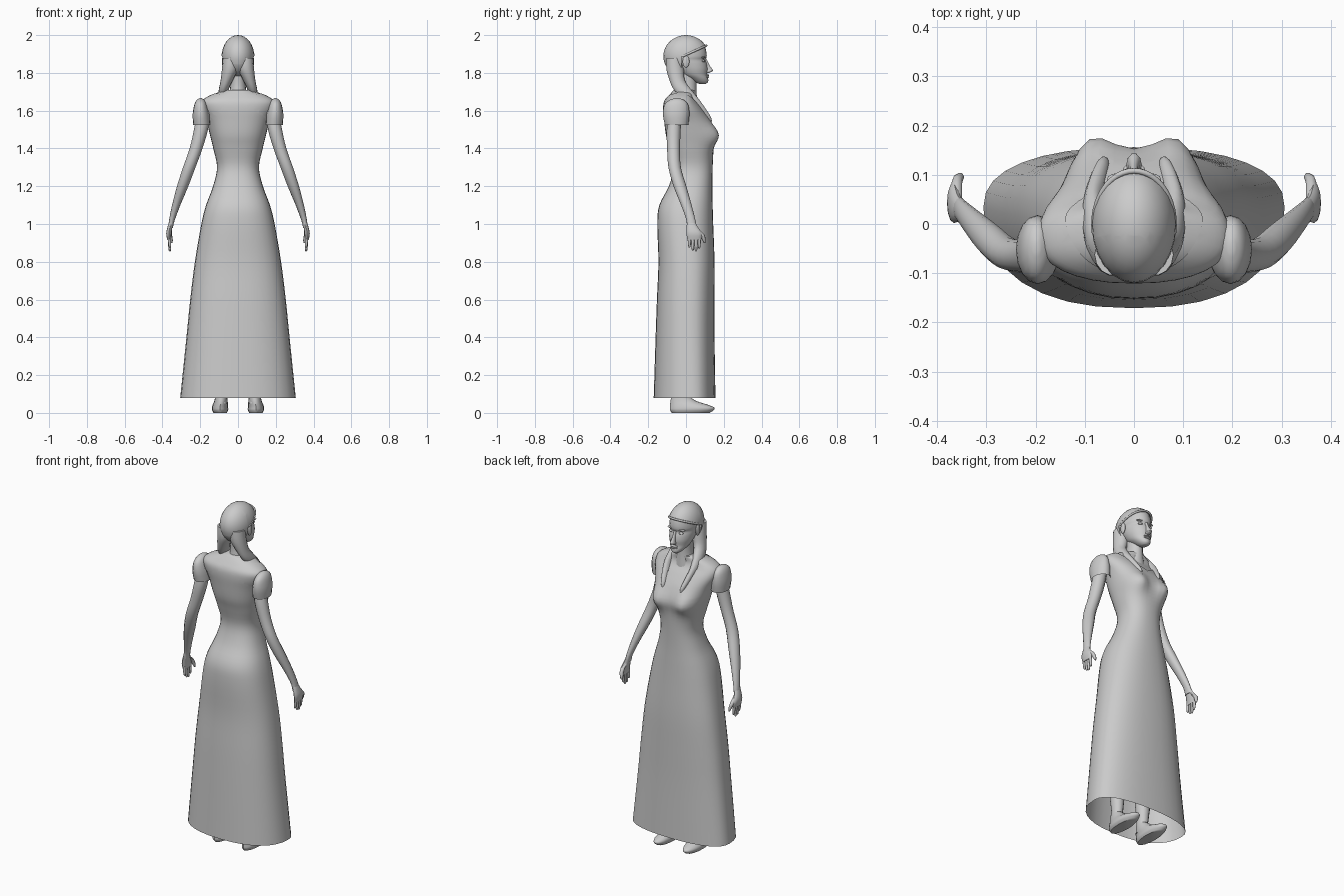
import bpy, bmesh, math
from mathutils import Vector, Matrix

cube = bpy.data.objects.get("Cube")
if cube:
    bpy.data.objects.remove(cube)

grey = bpy.data.materials.new("plain grey")
grey.use_nodes = True
colour = (0.6, 0.6, 0.6, 1)
grey.diffuse_color = colour
grey.node_tree.nodes["Principled BSDF"].inputs["Base Color"].default_value = colour


def finish(name, bm, mirror=False):
    """Turn a bmesh into a smooth grey object, optionally mirrored across x."""
    bmesh.ops.recalc_face_normals(bm, faces=bm.faces)
    mesh = bpy.data.meshes.new(name)
    bm.to_mesh(mesh)
    bm.free()
    mesh.materials.append(grey)
    mesh.shade_smooth()
    mesh.set_sharp_from_angle(angle=math.radians(50))
    obj = bpy.data.objects.new(name, mesh)
    bpy.context.collection.objects.link(obj)
    if mirror:
        mod = obj.modifiers.new("Mirror", 'MIRROR')
        mod.use_mirror_merge = False
        mod.use_clip = False
    return obj


def smooth_rows(rows, steps):
    """Catmull-Rom interpolation between cross-section rows."""
    out = []
    for i in range(len(rows) - 1):
        quad = zip(rows[max(i - 1, 0)], rows[i], rows[i + 1], rows[min(i + 2, len(rows) - 1)])
        quad = list(quad)
        for k in range(steps):
            t = k / steps
            out.append([b + t / 2 * (c - a + t * (2*a - 5*b + 4*c - d + t * (3*b - 3*c + d - a)))
                        for a, b, c, d in quad])
    return out + [list(rows[-1])]


def loft(rows, sides=12, steps=3, power=1, skew=None, bulge=None, grow=0, caps=(True, True)):
    """Skin horizontal rings; each row is z, centre x, half width, back y, front y."""
    bm = bmesh.new()
    rings = []
    for z, cx, rx, back, front in smooth_rows(rows, steps):
        mid = (back + front) / 2 + (skew(z) * (front - back) if skew else 0)
        ring = []
        for k in range(sides):
            a = math.tau * k / sides
            c, s = math.cos(a), math.sin(a)
            x = cx + (rx + grow) * math.copysign(abs(c) ** power, c)
            reach = (front - mid if s > 0 else mid - back) + grow
            y = mid + reach * math.copysign(abs(s) ** power, s)
            if bulge and s > 0:
                y += bulge(x, z) * min(1, s * 2)
            ring.append(bm.verts.new((x, y, z)))
        rings.append(ring)
    for low, high in zip(rings, rings[1:]):
        for k in range(sides):
            n = (k + 1) % sides
            bm.faces.new((low[k], low[n], high[n], high[k]))
    for ring, wanted in ((rings[0], caps[0]), (rings[-1], caps[1])):
        if wanted:
            bm.faces.new(ring)
    return bm


def cut(bm, planes, remove):
    """Score the mesh along planes, then drop the faces chosen by a rule."""
    for point, normal in planes:
        geom = bm.verts[:] + bm.edges[:] + bm.faces[:]
        bmesh.ops.bisect_plane(bm, geom=geom, plane_co=point, plane_no=normal)
    doomed = [f for f in bm.faces if remove(f.calc_center_median())]
    bmesh.ops.delete(bm, geom=doomed, context='FACES')


def ball(name, centre, radii, mirror=False):
    bm = bmesh.new()
    bmesh.ops.create_uvsphere(bm, u_segments=24, v_segments=16, radius=1)
    bm.transform(Matrix.Translation(centre) @ Matrix.Diagonal((*radii, 1)))
    return bm if name is None else finish(name, bm, mirror)


# Upper body and gown share one set of sections
bodice = [
    (1.3, 0, .105, -.06, .135), (1.4, 0, .125, -.08, .14), (1.47, 0, .142, -.1, .145),
    (1.55, 0, .162, -.11, .122), (1.61, 0, .185, -.115, .085), (1.65, 0, .185, -.11, .055),
    (1.68, 0, .145, -.09, .045), (1.71, 0, .07, -.065, .05)]
skirt = [
    (.08, 0, .3, -.165, .15), (.4, 0, .267, -.155, .145), (.6, 0, .247, -.148, .145),
    (.8, 0, .222, -.14, .145), (1, 0, .188, -.146, .138), (1.1, 0, .163, -.135, .135),
    (1.2, 0, .126, -.085, .133)]


def bust(x, z):
    return .04 * math.exp(-((abs(x) - .09) / .05) ** 2 - ((z - 1.47) / .06) ** 2)


def hip_skew(z):
    return .14 * max(0, 1 - z / 1.3)


finish("upper_body", loft(bodice, 32, 4, .85, bulge=bust))

# Gown with an open hem and a V neckline
gown = loft(skirt + bodice, 32, 4, .85, hip_skew, bust, .006, (False, False))
slope, lean, depth = .5, -.35, 1.615


def inside_neck(p):
    return p.z > depth + slope * abs(p.x) + lean * p.y


cut(gown, [((0, 0, depth), (side * slope, lean, -1)) for side in (1, -1)], inside_neck)
finish("gown", gown)

# Cap sleeves
finish("sleeve", loft([
    (1.525, .192, .045, -.112, .012), (1.58, .196, .044, -.122, .018),
    (1.63, .198, .034, -.115, .012), (1.655, .198, .022, -.09, -.008),
    (1.666, .198, .006, -.06, -.035)], 16, caps=(False, True)), True)

# Arms, palms and fingers
finish("arm", loft([
    (.98, .357, .012, .003, .058), (1.02, .35, .015, .002, .05), (1.1, .327, .022, -.026, .03),
    (1.2, .293, .03, -.066, .002), (1.3, .258, .033, -.093, -.027),
    (1.4, .222, .034, -.1, -.032), (1.5, .196, .037, -.102, -.028),
    (1.6, .18, .035, -.09, -.025)]), True)
finish("palm", loft([
    (.915, .364, .01, .008, .08), (.95, .366, .014, .002, .085),
    (.985, .36, .013, .004, .062), (1.01, .353, .012, .006, .05)]), True)
for name, y, tip in (("little_finger", .018, .875), ("ring_finger", .036, .86),
                     ("middle_finger", .053, .855), ("index_finger", .07, .87)):
    finish(name, loft([
        (tip, .36, .003, y - .003, y + .003), (tip + .012, .361, .007, y - .007, y + .007),
        (.93, .364, .009, y - .01, y + .01)], 8), True)
finish("thumb", loft([
    (.9, .352, .004, .094, .102), (.915, .354, .009, .086, .104),
    (.945, .36, .011, .07, .096), (.98, .36, .01, .035, .06)], 8), True)

# Legs and feet
finish("leg", loft([
    (.05, .088, .03, -.078, -.005), (.12, .088, .03, -.07, 0), (.3, .09, .047, -.08, .02),
    (.5, .09, .05, -.05, .05), (.9, .09, .075, -.08, .08)]), True)
finish("foot", loft([
    (0, .094, .035, -.075, .125), (.015, .095, .043, -.085, .148),
    (.03, .095, .043, -.085, .148), (.045, .093, .04, -.084, .11),
    (.065, .09, .035, -.082, .05), (.1, .088, .03, -.075, .005)], 16), True)

# Neck and head
finish("neck", loft([
    (1.64, 0, .065, -.07, .06), (1.7, 0, .045, -.05, .056),
    (1.76, 0, .04, -.045, .055), (1.83, 0, .042, -.05, .06)], 16))
finish("head", loft([
    (1.742, 0, .014, .07, .105), (1.752, 0, .028, .045, .117), (1.77, 0, .043, .015, .117),
    (1.79, 0, .055, -.02, .112), (1.82, 0, .065, -.05, .115), (1.85, 0, .07, -.075, .11),
    (1.87, 0, .072, -.09, .103), (1.89, 0, .075, -.1, .11), (1.94, 0, .07, -.095, .1),
    (1.97, 0, .05, -.07, .07), (1.985, 0, .02, -.03, .03)], 24))
finish("nose", loft([
    (1.8, 0, .012, .1, .122), (1.808, 0, .016, .1, .14), (1.815, 0, .013, .1, .143),
    (1.84, 0, .009, .09, .126), (1.875, 0, .008, .09, .109)], 10))
for name, z in (("upper_lip", 1.787), ("lower_lip", 1.778)):
    ball(name, (0, .111, z), (.022, .012, .006))
ball("eye", (.032, .092, 1.863), (.014, .01, .007), True)
ball("brow", (.033, .09, 1.882), (.022, .013, .005), True)
ball("ear", (.077, 0, 1.86), (.008, .018, .032), True)

# Swept-back hair: cap cut away around the face
cap = ball(None, (0, 0, 1.888), (.086, .12, .112))
cut(cap, [((0, .02, 1.905), (0, -.45, 1)), ((0, -.025, 0), (0, 1, 0))],
    lambda p: p.y > -.025 and p.z < 1.905 + .45 * (p.y - .02))
finish("hair_cap", cap)

# Raised hair edge running over the forehead to the ears
band = bpy.data.curves.new("hair_edge", 'CURVE')
band.dimensions = '3D'
band.bevel_depth = .006
band.bevel_resolution = 2
line = band.splines.new('POLY')
line.points.add(24)
for k, point in enumerate(line.points):
    a = math.radians(-10 + 200 * k / 24)
    y = .108 * math.sin(a)
    point.co = (.081 * math.cos(a), y, 1.905 + .45 * (y - .02), 1)
band.materials.append(grey)
bpy.context.collection.objects.link(bpy.data.objects.new("hair_edge", band))

# Long locks parting at the nape and falling forward over the shoulders
finish("hair_lock", loft([
    (1.53, .058, .008, .112, .135), (1.56, .064, .014, .09, .135),
    (1.61, .076, .018, .045, .105), (1.66, .084, .021, -.02, .07),
    (1.71, .076, .026, -.065, .03), (1.76, .06, .032, -.088, -.005),
    (1.82, .042, .043, -.105, -.01), (1.88, .04, .04, -.105, -.02)], 14), True)
